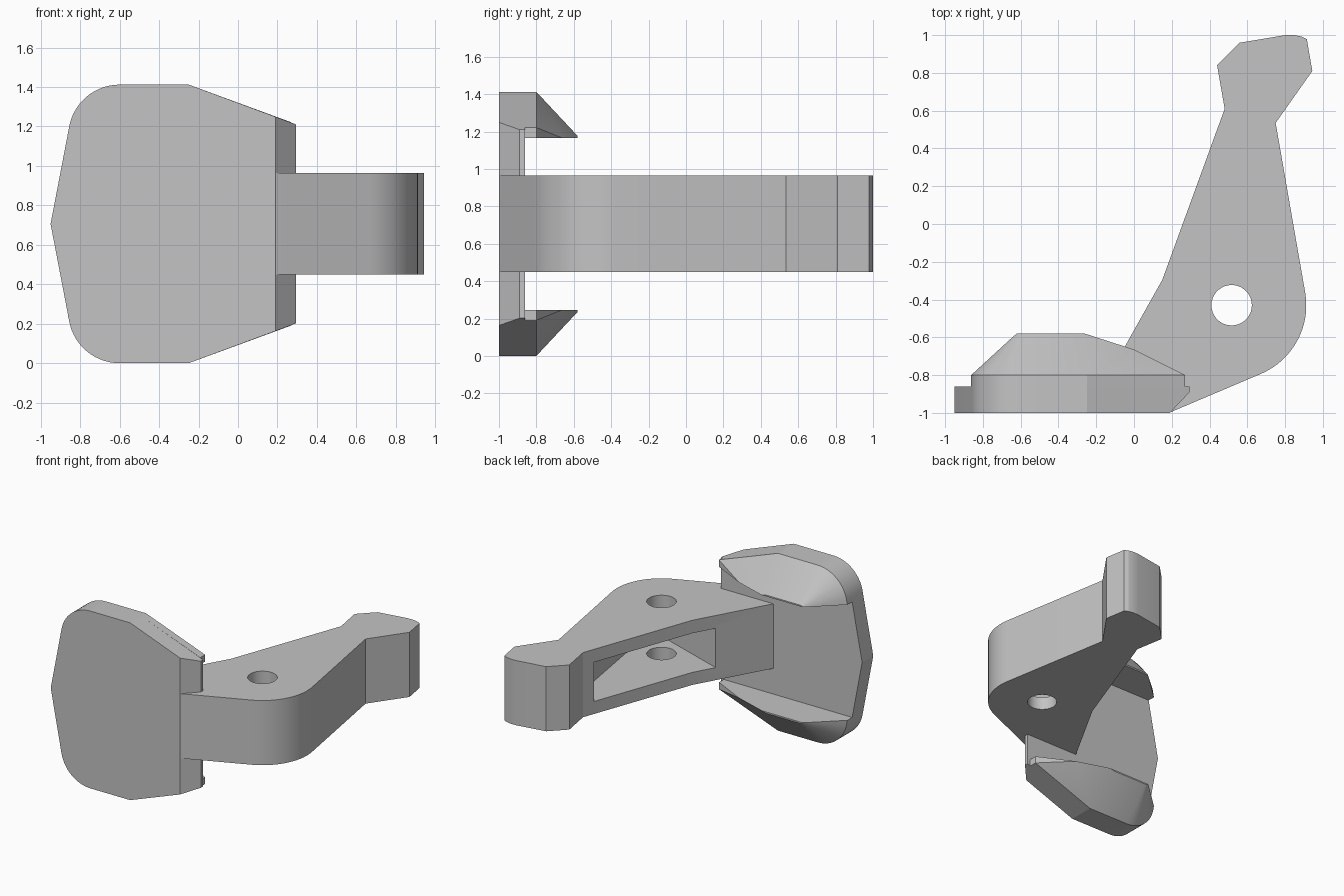
import bpy, bmesh
from math import radians, cos, sin
from mathutils import Vector

cube = bpy.data.objects.get("Cube")
if cube:
    bpy.data.objects.remove(cube, do_unlink=True)

grey = bpy.data.materials.new("light_grey")
grey.use_nodes = True
grey.diffuse_color = (0.55, 0.55, 0.55, 1)
grey.node_tree.nodes["Principled BSDF"].inputs["Base Color"].default_value = grey.diffuse_color

MID = 0.706  # height of the symmetry plane


def arc(cx, cy, r, start, end, steps=14):
    angles = [radians(start + (end - start) * i / steps) for i in range(steps + 1)]
    return [(cx + r * cos(a), cy + r * sin(a)) for a in angles]


def inset(points, d):
    """Mitred inward offset of a clockwise outline."""
    result = []
    for i, p in enumerate(points):
        a, b, c = Vector(points[i - 1]), Vector(p), Vector(points[(i + 1) % len(points)])
        n1, n2 = [Vector((-e.y, e.x)).normalized() for e in (b - a, c - b)]
        result.append(tuple(b - (n1 + n2) * d / (1 + n1.dot(n2))))
    return result


def loft(bm, rings):
    """Closed solid through rings of equal point count."""
    rows = [[bm.verts.new(co) for co in ring] for ring in rings]
    bm.faces.new(rows[0])
    bm.faces.new(rows[-1])
    n = len(rows[0])
    for lo, hi in zip(rows, rows[1:]):
        for i in range(n):
            j = (i + 1) % n
            bm.faces.new((lo[i], lo[j], hi[j], hi[i]))
    bmesh.ops.recalc_face_normals(bm, faces=bm.faces[:])


def slice_off(bm, point, normal):
    """Remove what lies on the normal side of a plane and cap the cut."""
    geom = bm.verts[:] + bm.edges[:] + bm.faces[:]
    cut = bmesh.ops.bisect_plane(bm, geom=geom, plane_co=point, plane_no=normal,
                                 clear_outer=True)["geom_cut"]
    bmesh.ops.contextual_create(bm, geom=[e for e in cut if isinstance(e, bmesh.types.BMEdge)])


def finish(bm, name):
    bmesh.ops.recalc_face_normals(bm, faces=bm.faces[:])
    mesh = bpy.data.meshes.new(name)
    bm.to_mesh(mesh)
    bm.free()
    mesh.materials.append(grey)
    obj = bpy.data.objects.new(name, mesh)
    bpy.context.collection.objects.link(obj)
    return obj


def activate(obj):
    bpy.ops.object.select_all(action='DESELECT')
    obj.select_set(True)
    bpy.context.view_layer.objects.active = obj


def slab(name, outline, z0, z1):
    bm = bmesh.new()
    loft(bm, [[(x, y, z) for x, y in outline] for z in (z0, z1)])
    return finish(bm, name)


def at_depth(outline, y):
    return [(x, y, z) for x, z in outline]


# Plate with rounded corners and a bevelled inner edge
corner = arc(-0.6, 1.152, 0.26, 171, 90)
upper = corner + [(-0.25, 1.412), (0.295, 1.21)]
plate_outline = [(-0.95, MID)] + upper + [(x, 2 * MID - z) for x, z in reversed(upper)]
bm = bmesh.new()
loft(bm, [at_depth(plate_outline, y) for y in (-1, -0.86)])
slice_off(bm, (0.19, -1, 0), (1, -0.95, 0))
plate = finish(bm, "plate")

# Tapered lips along the top and bottom of the plate
lip_outline = [(-0.934, 0.8)] + corner + [(-0.25, 1.412), (0.6, 1.1), (0.6, 0.8)]
lips = []
for name, flip in (("upper_lip", 1), ("lower_lip", -1)):
    bm = bmesh.new()
    loft(bm, [at_depth(lip_outline, -0.86), at_depth(lip_outline, -0.8),
              at_depth(inset(lip_outline, 0.235), -0.58)])
    slice_off(bm, (0, 0, 1.166), (0, 0, -1))
    slice_off(bm, (0.27, 0, 0), (1, 0, 0))
    slice_off(bm, (0.27, -0.8, 0), (0.16, 0.32, 0))
    for v in bm.verts:
        v.co.z = MID + (v.co.z - MID) * flip
    lips.append(finish(bm, name))

# Arm with a rounded elbow and a faceted tip
HOLE = (0.517, -0.43)
elbow = arc(*HOLE, 0.395, -67, 9, 20)
tip = [(0.75, 0.535), (0.944, 0.81), (0.915, 0.978), (0.885, 0.993), (0.85, 1.0),
       (0.8, 1.0), (0.56, 0.96), (0.44, 0.84)]
inner_side = [(0.48, 0.61), (0.15, -0.295), (-0.167, -0.86)]
arm = slab("arm", [(0.185, -1)] + elbow + tip + inner_side, 0.45, 0.965)

# Pocket open to the inner side, and a pin hole through the elbow
pocket_outline = [(-0.2, -0.369)] + arc(*HOLE, 0.235, -67, 9) + [(0.6, 0.52), (0.1, 0.52)]
cutters = [slab("pocket_cutter", pocket_outline, 0.55, 0.862),
           slab("hole_cutter", arc(*HOLE, 0.107, 0, 350, 35), 0, 1.5)]
activate(arm)
for cutter in cutters:
    cutter.hide_render = True
    mod = arm.modifiers.new(cutter.name, 'BOOLEAN')
    mod.operation = 'DIFFERENCE'
    mod.solver = 'EXACT'
    mod.object = cutter
    bpy.ops.object.modifier_apply(modifier=mod.name)
    bpy.data.objects.remove(cutter, do_unlink=True)

for obj in [plate, arm] + lips:
    activate(obj)
    bpy.ops.object.shade_smooth_by_angle(angle=radians(15))
